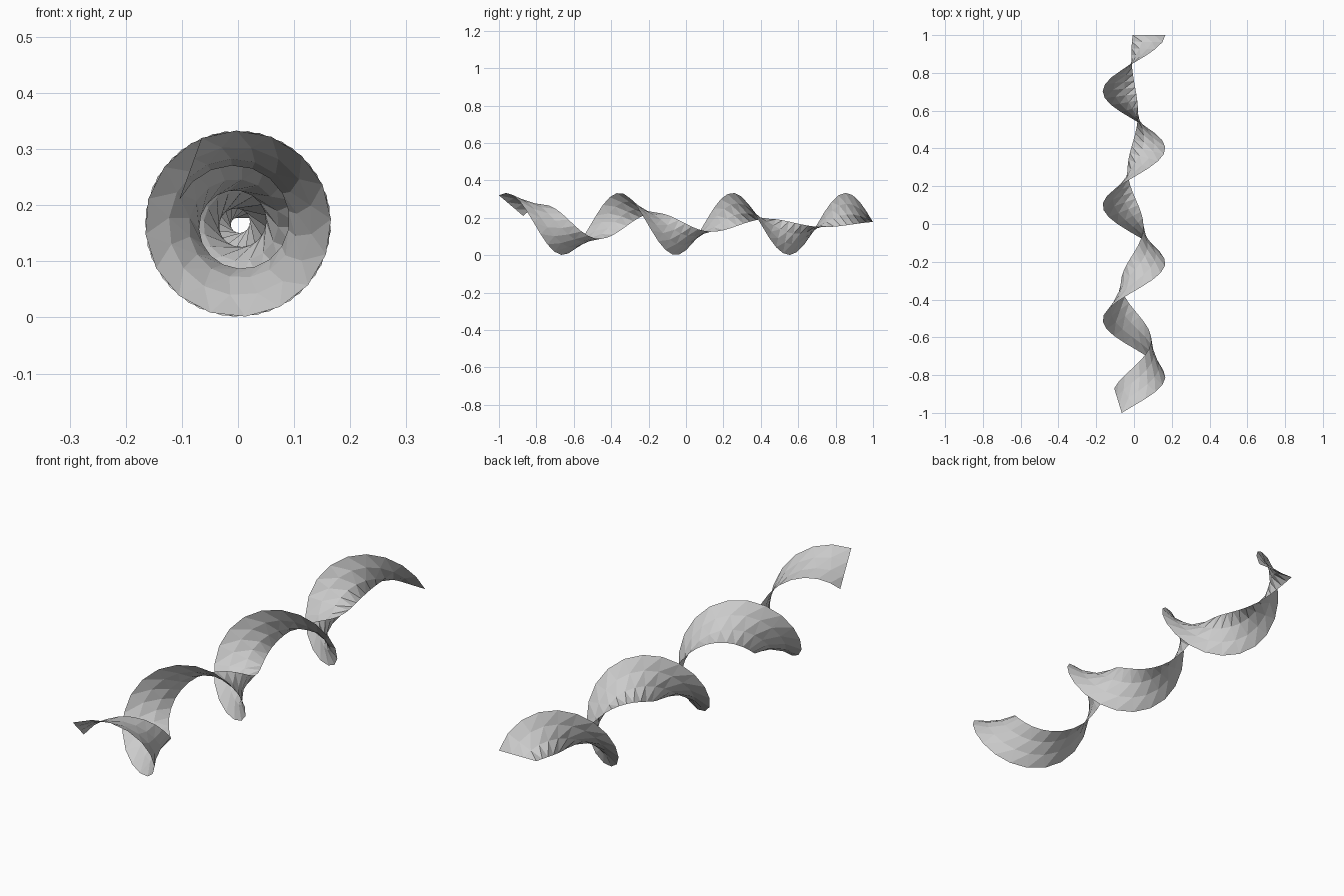
import bpy
import bmesh
from math import cos, sin, radians

cube = bpy.data.objects.get("Cube")
if cube:
    bpy.data.objects.remove(cube)

AXIS_Z = 0.167       # height of the twist axis
OUTER_R = 0.166
TURN = 595           # degrees of twist per unit of length
STEPS = 54
ACROSS = 3

# Plain grey finish
grey = bpy.data.materials.new("light grey")
grey.use_nodes = True
colour = (0.6, 0.6, 0.6, 1)
grey.diffuse_color = colour
grey.node_tree.nodes["Principled BSDF"].inputs["Base Color"].default_value = colour


def helix_point(radius, angle, y):
    a = radians(angle)
    return (radius * cos(a), y, AXIS_Z + radius * sin(a))


def ribbon_row(t):
    """Points from the outer edge to the inner edge at fraction t."""
    outer = helix_point(OUTER_R, 113 - TURN * 2 * t, -1 + 2 * t)
    inner_r = 0.013 + 0.1 * (1 - t) ** 1.6
    inner = helix_point(inner_r, 158 - TURN * 1.87 * t, -0.87 + 1.87 * t)
    return [tuple(o + (i - o) * k / ACROSS for o, i in zip(outer, inner))
            for k in range(ACROSS + 1)]


# Spiral ribbon: wide outer helix joined to a tapering inner helix
bm = bmesh.new()
rows = [[bm.verts.new(p) for p in ribbon_row(s / STEPS)] for s in range(STEPS + 1)]
for a, b in zip(rows, rows[1:]):
    for k in range(ACROSS):
        bm.faces.new((a[k], b[k], b[k + 1], a[k + 1]))
bmesh.ops.triangulate(bm, faces=bm.faces[:], quad_method='SHORT_EDGE')
mesh = bpy.data.meshes.new("spiral_ribbon")
bm.to_mesh(mesh)
bm.free()
mesh.materials.append(grey)
ribbon = bpy.data.objects.new("spiral_ribbon", mesh)
bpy.context.collection.objects.link(ribbon)
